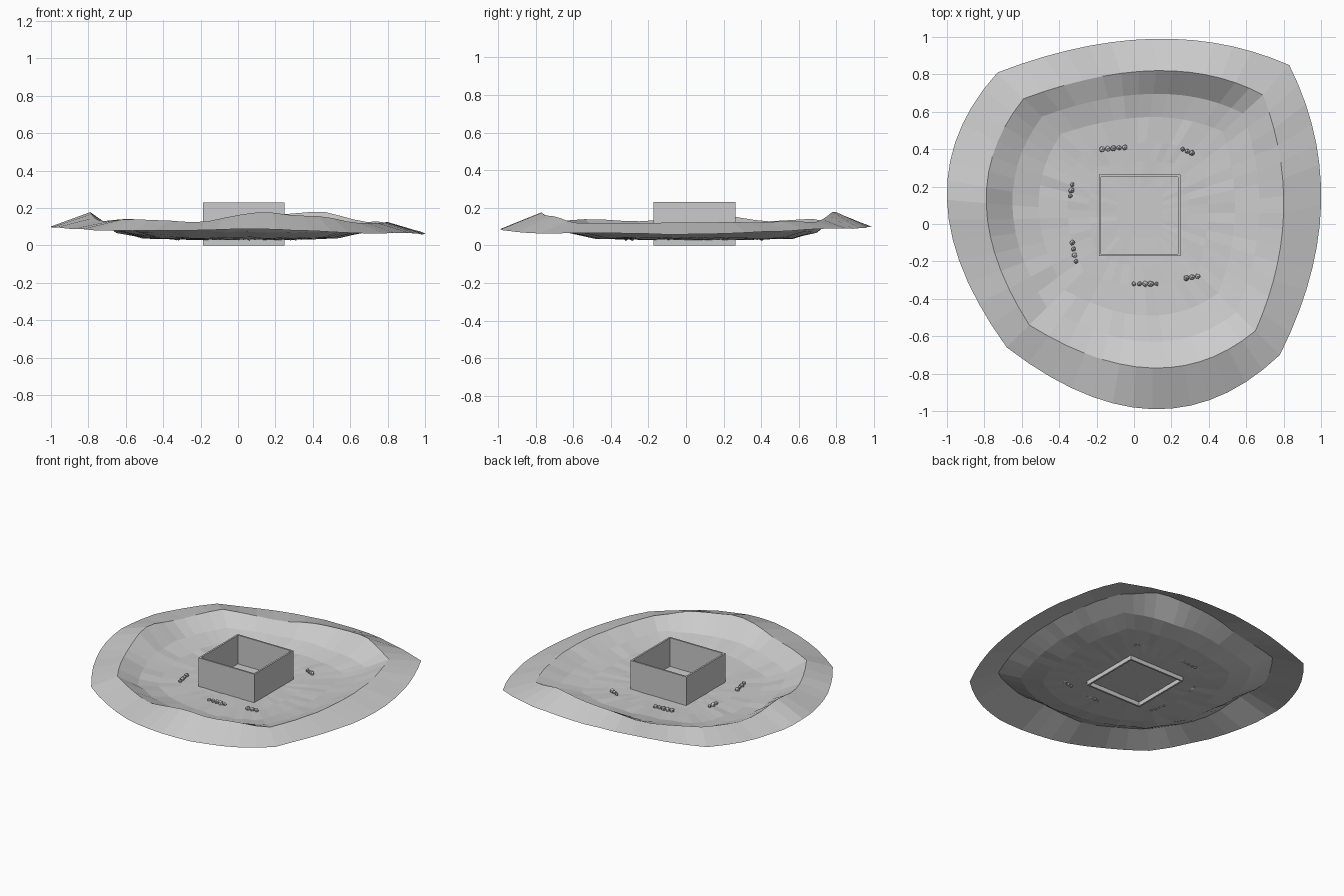
import bpy, bmesh, random
from mathutils import Vector

random.seed(4)
if "Cube" in bpy.data.objects:
    bpy.data.objects.remove(bpy.data.objects["Cube"], do_unlink=True)

UNIT = 0.01       # plans and heights below are given in hundredths
SIDE_STEPS = 14   # facets along each of the four bowed sides

stone = bpy.data.materials.new("stone_grey")
stone.use_nodes = True
grey = (0.6, 0.6, 0.6, 1)
stone.diffuse_color = grey
stone.node_tree.nodes["Principled BSDF"].inputs["Base Color"].default_value = grey


def finish(bm, name):
    mesh = bpy.data.meshes.new(name)
    bm.to_mesh(mesh)
    bm.free()
    mesh.materials.append(stone)
    ob = bpy.data.objects.new(name, mesh)
    bpy.context.collection.objects.link(ob)


def bowed_outline(knots):
    """Alternating corners and side middles, joined by four parabolas."""
    points = []
    for side in range(4):
        start, middle, end = (Vector(knots[(side * 2 + k) % 8]) for k in range(3))
        for step in range(SIDE_STEPS):
            t = step / SIDE_STEPS
            low = start.lerp(middle, t * 2)
            high = middle.lerp(end, t * 2 - 1)
            points.append(low.lerp(high, t) * UNIT)
    return points


def ring_heights(keys, roughness):
    """Blend evenly spaced heights smoothly around a ring."""
    total = SIDE_STEPS * 4
    heights = []
    for i in range(total):
        place = i / total * len(keys)
        key, t = int(place), place % 1
        t = t * t * (3 - 2 * t)
        z = keys[key] + (keys[(key + 1) % len(keys)] - keys[key]) * t
        heights.append((z + random.uniform(-roughness, roughness)) * UNIT)
    return heights


def bridge(bm, first, second):
    for i in range(len(first)):
        j = (i + 1) % len(first)
        bm.faces.new((first[i], first[j], second[j], second[i]))


def rectangle(bm, centre, half, z):
    return [bm.verts.new((centre.x + sx * half, centre.y + sy * half, z))
            for sx, sy in ((-1, -1), (1, -1), (1, 1), (-1, 1))]


# Crater plans, running from the front -x corner round by +x
rim = bowed_outline([(-68, -66), (10, -99), (78, -70), (100, 10),
                     (83, 85), (10, 99), (-73, 81), (-100, 13)])
crest = bowed_outline([(-56, -54), (10, -77), (65, -57), (80, 6),
                       (69, 69), (12, 82), (-59, 67), (-79, 11)])
floor = bowed_outline([(-9, -7), (3, -7), (15, -7), (15, 6),
                       (15, 20), (3, 20), (-9, 20), (-9, 6)])

# Rim and uneven crest, then bowl rings that shrink from crest to floor
rings = [
    (rim, ring_heights([8, 8.5, 6.5, 6, 9, 10, 9, 10], 0.3)),
    (crest, ring_heights([14, 12.5, 17.5, 16, 12, 12, 12, 12.5,
                          12.5, 18, 16, 12, 14, 13, 18, 13], 0.3)),
]
for shrink, height, roughness in ((0.2, 7, 0.5), (0.4, 4, 0.5), (0.62, 3.4, 0.3),
                                  (0.78, 3, 0.2), (1, 2.7, 0)):
    plan = [c.lerp(f, shrink) for c, f in zip(crest, floor)]
    rings.append((plan, ring_heights([height], roughness)))

# Crater ground: one open sheet of flat facets
bm = bmesh.new()
loops = [[bm.verts.new((p.x, p.y, z)) for p, z in zip(plan, heights)]
         for plan, heights in rings]
for outer, inner in zip(loops, loops[1:]):
    bridge(bm, outer, inner)
bm.faces.new(loops[-1])
finish(bm, "crater_ground")

# Square wall, open above and below
bm = bmesh.new()
middle = Vector((0.03, 0.046))
outside, inside, top = 0.218, 0.206, 0.23
sections = [rectangle(bm, middle, half, z) for half, z in
            ((outside, 0), (outside, top), (inside, top), (inside, 0))]
for k, section in enumerate(sections):
    bridge(bm, section, sections[(k + 1) % 4])
bmesh.ops.recalc_face_normals(bm, faces=bm.faces)
finish(bm, "square_wall")

# Small rocks in short rows, each given by its two ends
rows = [((-17, 40), (-5, 41)), ((26, 40), (31, 38)), ((-33, 21), (-34, 15)),
        ((-33, -10), (-31, -20)), ((0, -32), (12, -32)), ((28, -29), (34, -28))]
bm = bmesh.new()
for start, end in rows:
    start, end = Vector(start) * UNIT, Vector(end) * UNIT
    gaps = round((end - start).length / 0.03)
    for i in range(gaps + 1):
        spot = start.lerp(end, i / gaps)
        rock = bmesh.ops.create_icosphere(bm, subdivisions=1,
                                          radius=random.uniform(0.012, 0.018))["verts"]
        for v in rock:
            v.co *= random.uniform(0.85, 1.1)
        bmesh.ops.translate(bm, verts=rock, vec=(spot.x, spot.y, 0.043))
finish(bm, "small_rocks")
